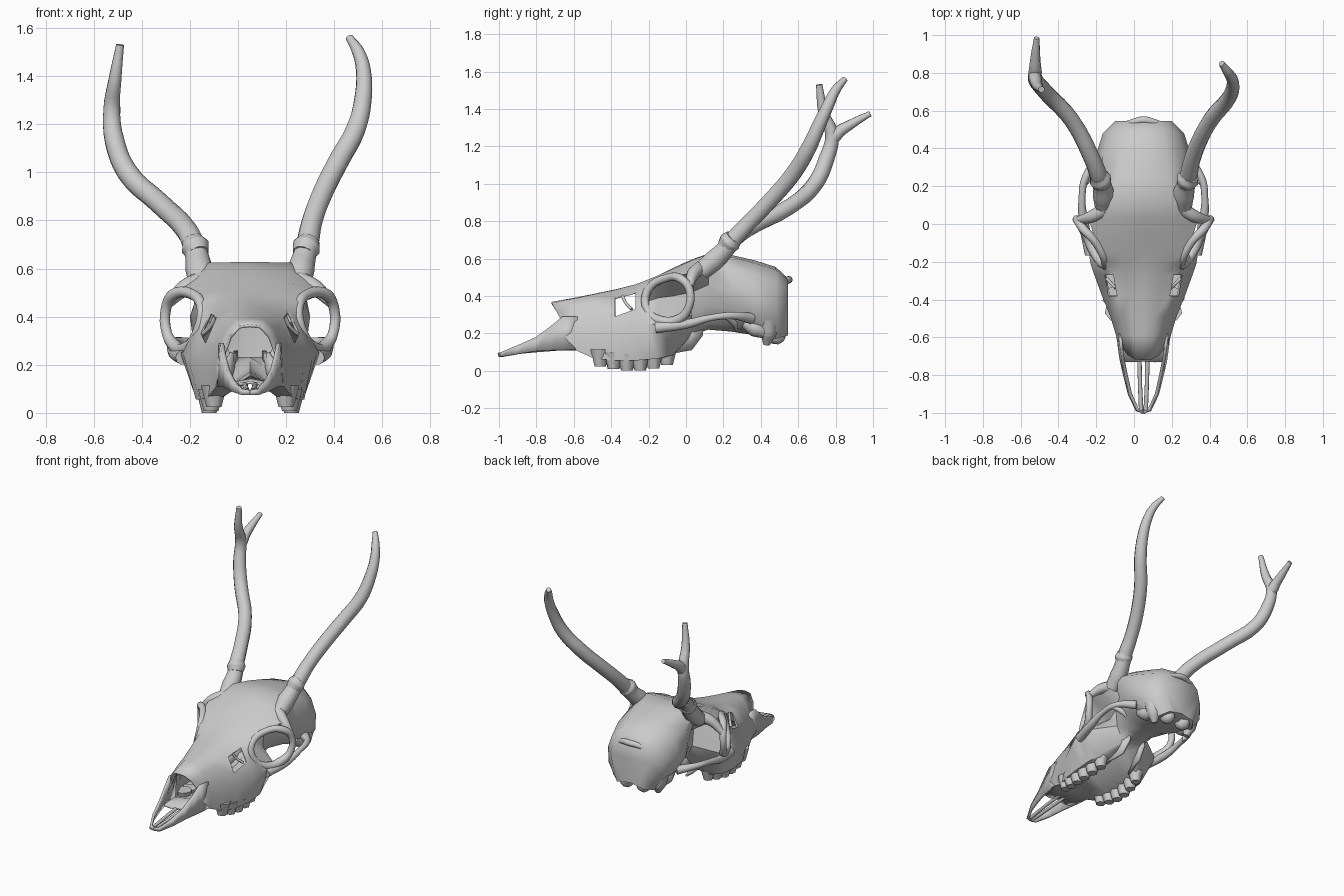
import bpy, bmesh, math

CX = 0.05  # midline of the skull


def finish(ob, angle=50):
    bpy.ops.object.select_all(action='DESELECT')
    ob.select_set(True)
    bpy.context.view_layer.objects.active = ob
    bpy.ops.object.shade_smooth_by_angle(angle=math.radians(angle))


def add_mesh(name, bm):
    bmesh.ops.recalc_face_normals(bm, faces=bm.faces)
    me = bpy.data.meshes.new(name)
    bm.to_mesh(me)
    bm.free()
    ob = bpy.data.objects.new(name, me)
    bpy.context.collection.objects.link(ob)
    return ob


def tube(name, pts, closed=False):
    """Round tube through (x, y, z, radius) points."""
    cu = bpy.data.curves.new(name, 'CURVE')
    cu.dimensions = '3D'
    cu.bevel_depth = 1.0
    cu.bevel_resolution = 3
    cu.resolution_u = 4
    cu.use_fill_caps = True
    sp = cu.splines.new('BEZIER')
    sp.bezier_points.add(len(pts) - 1)
    sp.use_cyclic_u = closed
    for b, p in zip(sp.bezier_points, pts):
        b.co = p[:3]
        b.radius = p[3]
        b.handle_left_type = b.handle_right_type = 'AUTO'
    ob = bpy.data.objects.new(name, cu)
    bpy.context.collection.objects.link(ob)
    bpy.ops.object.select_all(action='DESELECT')
    ob.select_set(True)
    bpy.context.view_layer.objects.active = ob
    bpy.ops.object.convert(target='MESH')
    finish(bpy.context.object)


def pair(name, pts, closed=False):
    for side, s in (("right", 1), ("left", -1)):
        tube(f"{name}_{side}", [(CX + s * x, y, z, r) for x, y, z, r in pts], closed)


def plate(name, rows, thick, lean):
    """Upright bone plate from (half width, y low, z low, y high, z high) rows."""
    for side, s in (("right", 1), ("left", -1)):
        bm = bmesh.new()
        v = [(bm.verts.new((CX + s * x, y0, z0)), bm.verts.new((CX + s * x * lean, y1, z1)))
             for x, y0, z0, y1, z1 in rows]
        for a, b in zip(v, v[1:]):
            bm.faces.new((a[0], b[0], b[1], a[1]))
        ob = add_mesh(f"{name}_{side}", bm)
        m = ob.modifiers.new("thickness", 'SOLIDIFY')
        m.thickness = thick
        m.offset = 0
        finish(ob)


# skull shell: half sections from crown to palate, (half width, z)
face = [
    (-.69, [(0, .368), (.045, .362), (.085, .32), (.112, .25), (.122, .18), (.12, .115), (.06, .11), (0, .12)]),
    (-.59, [(0, .392), (.055, .388), (.10, .35), (.133, .26), (.145, .18), (.14, .11), (.08, .115), (0, .13)]),
    (-.49, [(0, .412), (.06, .41), (.12, .365), (.158, .27), (.175, .18), (.175, .065), (.11, .07), (0, .14)]),
    (-.38, [(0, .435), (.075, .433), (.14, .395), (.185, .29), (.22, .20), (.21, .055), (.12, .06), (0, .15)]),
    (-.27, [(0, .462), (.09, .462), (.16, .425), (.205, .33), (.26, .23), (.225, .055), (.13, .06), (0, .16)]),
    (-.21, [(0, .485), (.11, .485), (.20, .46), (.22, .37), (.28, .25), (.225, .06), (.13, .065), (0, .16)]),
]
braincase = [
    (-.15, [(0, .51), (.12, .51), (.235, .49), (.13, .39), (.29, .25), (.225, .065), (.13, .07), (0, .17)]),
    (-.07, [(0, .55), (.14, .545), (.26, .51), (.10, .40), (.29, .25), (.20, .085), (.13, .08), (0, .18)]),
    (.03, [(0, .595), (.165, .59), (.29, .52), (.13, .42), (.12, .30), (.07, .20), (.05, .19), (0, .22)]),
    (.12, [(0, .627), (.17, .625), (.225, .575), (.175, .46), (.16, .35), (.10, .25), (.05, .22), (0, .22)]),
    (.24, [(0, .62), (.14, .61), (.22, .55), (.235, .44), (.215, .33), (.13, .24), (.06, .21), (0, .21)]),
    (.37, [(0, .59), (.12, .575), (.215, .505), (.25, .40), (.235, .29), (.15, .20), (.07, .19), (0, .2)]),
    (.48, [(0, .555), (.11, .54), (.18, .475), (.215, .38), (.21, .27), (.14, .17), (.07, .18), (0, .19)]),
    (.545, [(0, .495), (.09, .485), (.135, .44), (.15, .38), (.13, .28), (.10, .19), (.05, .2), (0, .21)]),
]
bm = bmesh.new()
rings = []
for i, (y, half) in enumerate(face + braincase):
    ring = half + [(-x, z) for x, z in half[6:0:-1]]
    # the nasal bones overhang the sides of the nose opening
    rings.append([bm.verts.new((CX + x, y + ((.18 - abs(z - .25) * 1.8) * .3 - .02 if i == 0 else 0), z))
                  for x, z in ring])
holes = []
for i, (a, b) in enumerate(zip(rings, rings[1:])):
    for k in range(14):
        n = (k + 1) % 14
        f = bm.faces.new((a[k], a[n], b[n], b[k]))
        if i == 3 and k in (2, 11):
            holes.append(f)
bm.faces.new(rings[-1])
# openings in front of the eye sockets
bmesh.ops.inset_individual(bm, faces=holes, thickness=.018)
bmesh.ops.delete(bm, geom=holes, context='FACES')
skull = add_mesh("skull", bm)
m = skull.modifiers.new("thickness", 'SOLIDIFY')
m.thickness = .012
m.offset = -1
finish(skull)
pair("tear_bone", [(.145, -.34, .40, .009), (.165, -.32, .36, .008), (.195, -.29, .33, .009)])

# pointed front jaw plates and the thin rods between them
plate("front_jaw", [(0, -.995, .075, -1.0, .095), (.035, -.985, .075, -.98, .10),
                    (.075, -.90, .09, -.90, .135), (.10, -.80, .105, -.80, .18),
                    (.118, -.72, .11, -.72, .24), (.128, -.65, .11, -.66, .29),
                    (.134, -.58, .115, -.58, .29)], .016, .91)
pair("palate_rod", [(.012, -.985, .09, .012), (.018, -.85, .105, .011), (.022, -.68, .12, .012)])

# eye socket rims and cheek arches
pair("eye_socket_rim", [(.25, -.10, .497, .022), (.32, -.025, .49, .024), (.35, .02, .43, .022),
                        (.345, .01, .33, .022), (.31, -.04, .275, .028), (.27, -.13, .265, .028),
                        (.225, -.205, .32, .022), (.20, -.205, .43, .022)], True)
pair("brow_wing", [(.20, .08, .55, .04), (.27, .04, .52, .034), (.345, .02, .45, .02)])
pair("cheek_arch", [(.28, -.16, .23, .03), (.315, .0, .25, .026), (.325, .14, .285, .018),
                    (.305, .25, .295, .02), (.22, .35, .28, .03)])
pair("cheek_spur", [(.31, .22, .29, .018), (.27, .26, .25, .018), (.24, .27, .215, .006)])

# cheek teeth
for i in range(6):
    t = i / 5
    y, hx = -.46 + .36 * t, .15 + .022 * math.sin(t * math.pi)
    low = .032 - .032 * math.sin(t * math.pi * .9 + .25)
    for side, s in (("right", 1), ("left", -1)):
        bpy.ops.mesh.primitive_cone_add(vertices=7, radius1=.032, radius2=.056, depth=.09,
                                        location=(CX + s * hx, y, low + .045), rotation=(0, 0, i))
        bpy.context.object.name = f"tooth_{side}_{i + 1}"
        finish(bpy.context.object)

# plates behind the palate, ear bulbs and neck joint at the back
plate("rear_palate_plate", [(.11, -.12, .08, -.12, .2), (.08, -.03, .10, -.04, .25),
                            (.07, .03, .11, .03, .25), (.06, .09, .19, .09, .26)], .016, .96)
pair("ear_bulb", [(.16, .31, .26, .03), (.155, .37, .23, .05), (.15, .43, .21, .04)])
pair("neck_spur", [(.17, .44, .28, .05), (.15, .44, .20, .045), (.135, .43, .14, .018)])
pair("neck_joint", [(.06, .45, .20, .04), (.065, .485, .185, .046), (.05, .51, .21, .03)])
tube("nape_ridge", [(CX - .14, .51, .45, .012), (CX - .06, .537, .48, .018), (CX, .55, .487, .02),
                    (CX + .06, .537, .48, .018), (CX + .14, .51, .45, .012)])

# antlers, each with its own bend
tube("antler_left", [(-.155, .08, .53, .05), (-.16, .15, .59, .058), (-.17, .21, .65, .05),
                     (-.185, .25, .70, .048), (-.215, .33, .76, .045), (-.33, .55, .875, .044),
                     (-.46, .69, 1.0, .044), (-.513, .75, 1.13, .042), (-.525, .78, 1.26, .036),
                     (-.512, .735, 1.38, .028), (-.49, .712, 1.53, .017)])
tube("antler_left_tine", [(-.515, .75, 1.15, .015), (-.523, .80, 1.26, .036),
                          (-.522, .885, 1.32, .026), (-.515, .985, 1.375, .015)])
tube("antler_right", [(.255, .08, .53, .05), (.26, .15, .59, .058), (.275, .21, .65, .05),
                      (.29, .26, .71, .047), (.305, .33, .785, .044), (.35, .45, .91, .044),
                      (.42, .57, 1.05, .044), (.49, .65, 1.18, .042), (.52, .71, 1.31, .037),
                      (.52, .765, 1.43, .031), (.50, .80, 1.50, .026), (.463, .85, 1.56, .016)])
# collars at the antler bases
for side, x, d in (("left", -.178, -.012), ("right", .285, .012)):
    tube(f"antler_collar_{side}", [(x - d, .21, .66, .048), (x, .235, .69, .06),
                                   (x + d, .255, .715, .046)])
